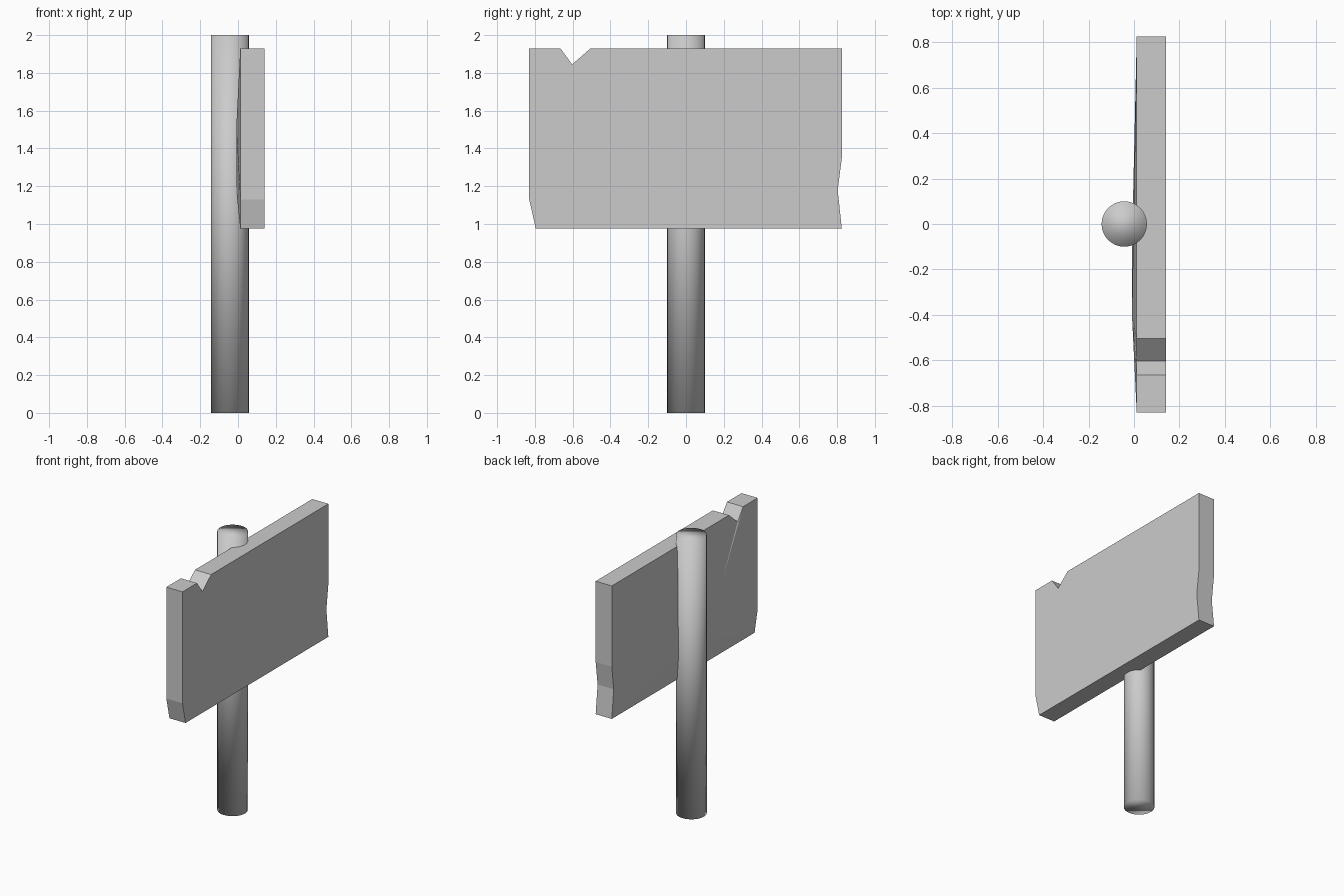
import bpy, bmesh

if "Cube" in bpy.data.objects:
    bpy.data.objects.remove(bpy.data.objects["Cube"])

# Round post, smooth all over including the cap rims
bpy.ops.mesh.primitive_cylinder_add(vertices=32, radius=0.1, depth=2.0,
                                    location=(-0.043, 0, 1.0))
post = bpy.context.object
post.name = "post"
bpy.ops.object.shade_smooth()

# Weathered board outline (y, z), with a top notch and chipped ends
outline = [(-0.795, 0.975), (0.825, 0.975), (0.803, 1.18), (0.825, 1.35),
           (0.825, 1.93), (-0.505, 1.93), (-0.603, 1.845), (-0.665, 1.93),
           (-0.83, 1.93), (-0.83, 1.13)]
bm = bmesh.new()
front = [bm.verts.new((0.14, y, z)) for y, z in outline]
back = [bm.verts.new((0.012, y, z)) for y, z in outline]
# Two points that give the back face its slight bulge
upper = bm.verts.new((-0.009, -0.4, 1.51))
lower = bm.verts.new((-0.009, -0.1, 1.18))
n = len(outline)


def hub(i):
    return lower if i % n in (0, 1, 2, 9) else upper


bm.faces.new(front)
for i in range(n):
    j = (i + 1) % n
    bm.faces.new((front[j], front[i], back[i], back[j]))
    bm.faces.new((back[j], back[i], hub(i)))
    if hub(i) != hub(j):
        bm.faces.new((back[j], hub(i), hub(j)))
bmesh.ops.recalc_face_normals(bm, faces=bm.faces)

mesh = bpy.data.meshes.new("sign_board")
bm.to_mesh(mesh)
bm.free()
board = bpy.data.objects.new("sign_board", mesh)
bpy.context.collection.objects.link(board)
